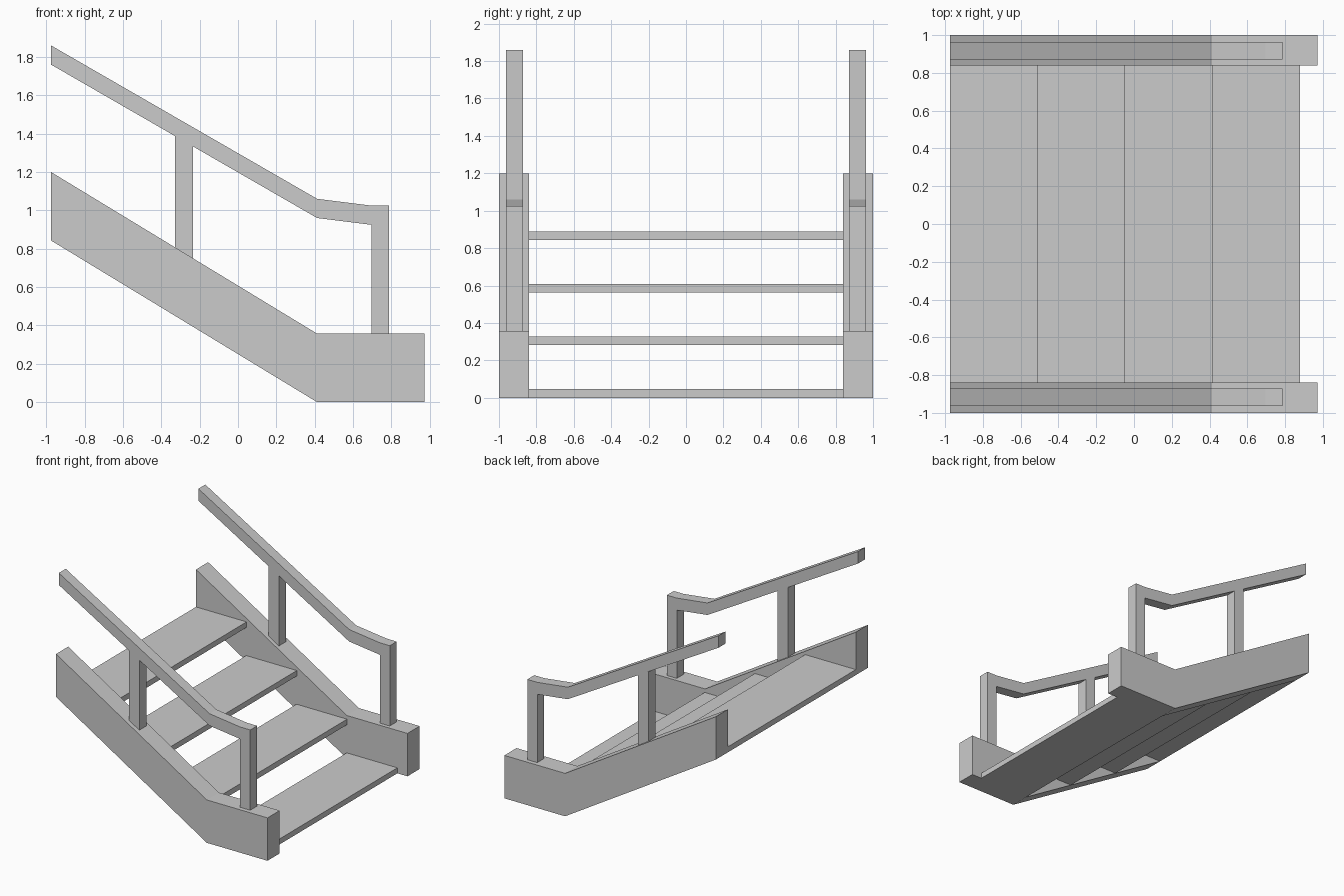
import bpy, bmesh

if "Cube" in bpy.data.objects:
    bpy.data.objects.remove(bpy.data.objects["Cube"])


def extrude_profile(name, profile, y0, y1):
    """Solid made from an (x, z) outline extruded along y."""
    bm = bmesh.new()
    face = bm.faces.new([bm.verts.new((x, y0, z)) for x, z in profile])
    result = bmesh.ops.extrude_face_region(bm, geom=[face])
    moved = [v for v in result["geom"] if isinstance(v, bmesh.types.BMVert)]
    bmesh.ops.translate(bm, verts=moved, vec=(0, y1 - y0, 0))
    bmesh.ops.recalc_face_normals(bm, faces=bm.faces)
    mesh = bpy.data.meshes.new(name)
    bm.to_mesh(mesh)
    bm.free()
    obj = bpy.data.objects.new(name, mesh)
    bpy.context.collection.objects.link(obj)
    return obj


BACK, BEND, FRONT = -0.975, 0.413, 0.972

stringer = [(BACK, 0.843), (BEND, 0), (FRONT, 0), (FRONT, 0.357),
            (BEND, 0.357), (BACK, 1.2)]
# Handrail with its bent end and front post in one outline
handrail = [(BACK, 1.76), (BEND, 0.96), (0.695, 0.925), (0.695, 0.357),
            (0.787, 0.357), (0.787, 1.025), (0.695, 1.025), (BEND, 1.06),
            (BACK, 1.86)]
# Middle post, cut to the slopes of stringer and rail
middle_post = [(-0.328, 0.807), (-0.234, 0.75), (-0.234, 1.333), (-0.328, 1.387)]

# Both sides of the stair
for side, s in (("right", -1), ("left", 1)):
    extrude_profile(f"stringer_{side}", stringer, s * 0.84, s * 1.0)
    extrude_profile(f"handrail_{side}", handrail, s * 0.872, s * 0.963)
    extrude_profile(f"middle_post_{side}", middle_post, s * 0.872, s * 0.963)

# Treads
for i in range(4):
    x, z = BEND - i * 0.4627, i * 0.281
    extrude_profile(f"tread_{i + 1}",
                    [(x, z), (x + 0.466, z), (x + 0.466, z + 0.046), (x, z + 0.046)],
                    -0.84, 0.84)
